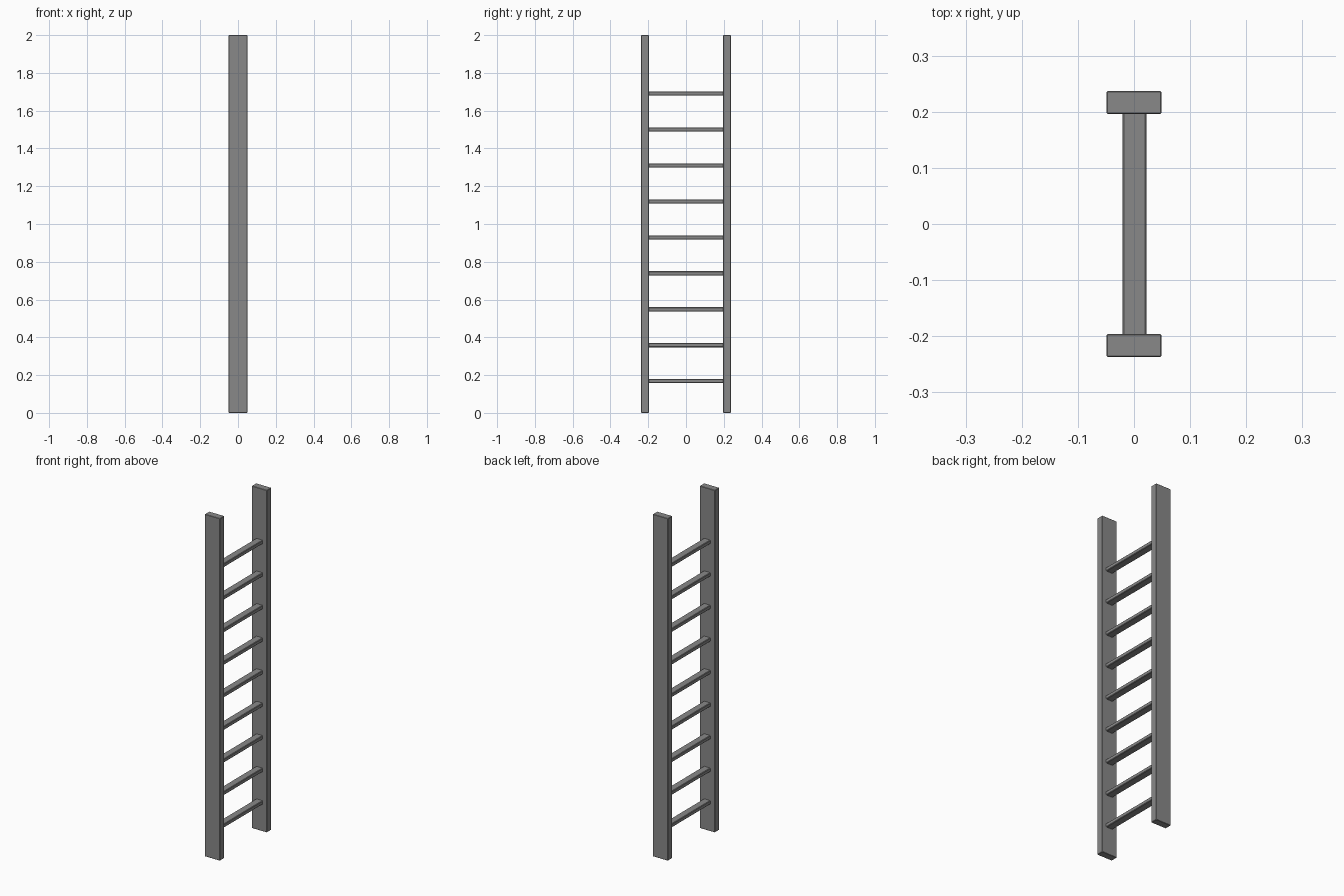
import bpy

cube = bpy.data.objects.get("Cube")
if cube:
    bpy.data.objects.remove(cube, do_unlink=True)

# Single grey finish
grey = bpy.data.materials.new("grey")
grey.use_nodes = True
colour = (0.25, 0.25, 0.25, 1)
grey.diffuse_color = colour
grey.node_tree.nodes["Principled BSDF"].inputs["Base Color"].default_value = colour


def bar(name, centre, size, chamfer):
    """Box with slightly chamfered edges."""
    bpy.ops.mesh.primitive_cube_add(size=1, location=centre)
    ob = bpy.context.object
    ob.name = name
    ob.scale = size
    bpy.ops.object.transform_apply(location=False, rotation=False, scale=True)
    ob.data.materials.append(grey)
    bevel = ob.modifiers.new("chamfer", 'BEVEL')
    bevel.width = chamfer
    bevel.segments = 1
    return ob


HEIGHT = 2.0
RAIL_Y = 0.2165
RUNGS = 9
FIRST, STEP = 0.168, 0.1903

# Two upright rails
for side, name in ((-1, "front_rail"), (1, "back_rail")):
    bar(name, (0, side * RAIL_Y, HEIGHT / 2), (0.098, 0.041, HEIGHT), 0.002)

# Evenly spaced rungs let into the rails
for i in range(RUNGS):
    bar(f"rung_{i + 1}", (0.001, 0, FIRST + i * STEP),
        (0.043, 2 * RAIL_Y - 0.03, 0.022), 0.003)
